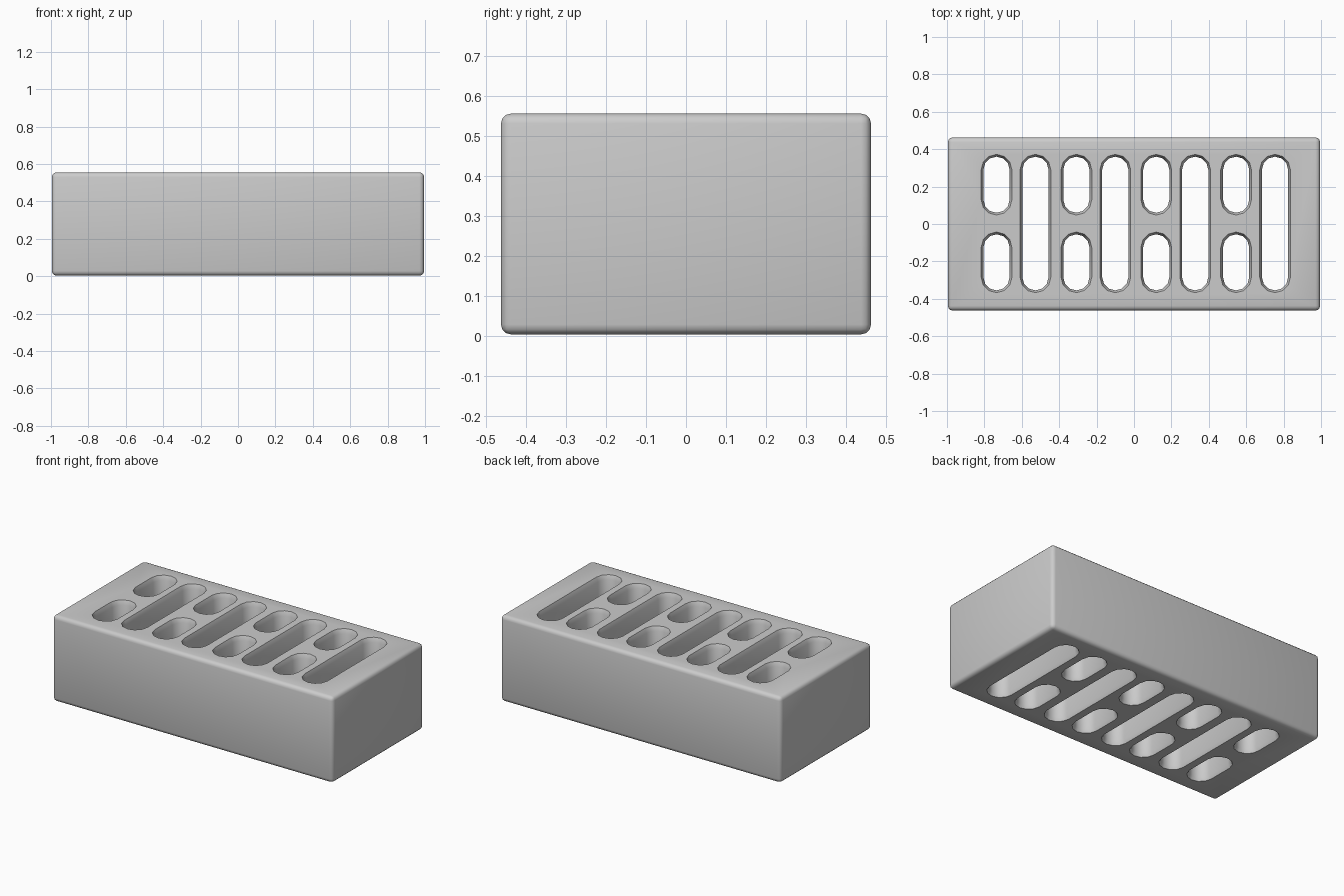
import bpy, bmesh, math

if "Cube" in bpy.data.objects:
    bpy.data.objects.remove(bpy.data.objects["Cube"])

LX, LY, H = 1.99, 0.925, 0.552   # brick size
R = 0.07                         # slot half width
FLARE = 0.012                    # softened slot rim

def new_object(name, bm):
    mesh = bpy.data.meshes.new(name)
    bmesh.ops.recalc_face_normals(bm, faces=bm.faces[:])
    bm.to_mesh(mesh)
    bm.free()
    obj = bpy.data.objects.new(name, mesh)
    bpy.context.collection.objects.link(obj)
    return obj

def slot_ring(x, y0, y1, r, n=6):
    """Rounded slot outline along y."""
    pts = []
    for cy, start in ((y1 - R, 0), (y0 + R, math.pi)):
        for i in range(n + 1):
            a = start + math.pi * i / n
            pts.append((x + r * math.cos(a), cy + r * math.sin(a)))
    return pts

def add_slot(bm, x, y0, y1):
    """Through-slot cutter that widens a little at both faces."""
    levels = ((-0.03, R + 2 * FLARE), (0.025, R), (H - 0.025, R), (H + 0.03, R + 2 * FLARE))
    rings = [[bm.verts.new((px, py, z)) for px, py in slot_ring(x, y0, y1, r)]
             for z, r in levels]
    for lo, hi in zip(rings, rings[1:]):
        for i in range(len(lo)):
            j = (i + 1) % len(lo)
            bm.faces.new((lo[i], lo[j], hi[j], hi[i]))
    bm.faces.new(rings[0])
    bm.faces.new(rings[-1])

# Brick body with rounded edges
bm = bmesh.new()
bmesh.ops.create_cube(bm, size=1)
for v in bm.verts:
    v.co = (v.co.x * LX, v.co.y * LY, (v.co.z + 0.5) * H + 0.003)
bmesh.ops.bevel(bm, geom=bm.edges[:], offset=0.025, segments=3, profile=0.5, affect='EDGES')
brick = new_object("brick", bm)

# Alternating pairs of short slots and single long slots
bm = bmesh.new()
for k in range(4):
    x = -0.735 + 0.427 * k
    add_slot(bm, x, 0.06, 0.36)
    add_slot(bm, x, -0.355, -0.055)
    add_slot(bm, x + 0.208, -0.355, 0.36)
cutter = new_object("slot_cutter", bm)
cutter.hide_render = True

# Cut the slots
mod = brick.modifiers.new("slots", 'BOOLEAN')
mod.operation = 'DIFFERENCE'
mod.solver = 'EXACT'
mod.object = cutter
bpy.context.view_layer.objects.active = brick
brick.select_set(True)
bpy.ops.object.modifier_apply(modifier=mod.name)
bpy.data.objects.remove(cutter, do_unlink=True)

# Smooth shading
bpy.ops.object.select_all(action='DESELECT')
brick.select_set(True)
bpy.context.view_layer.objects.active = brick
bpy.ops.object.shade_smooth_by_angle(angle=math.radians(40))
